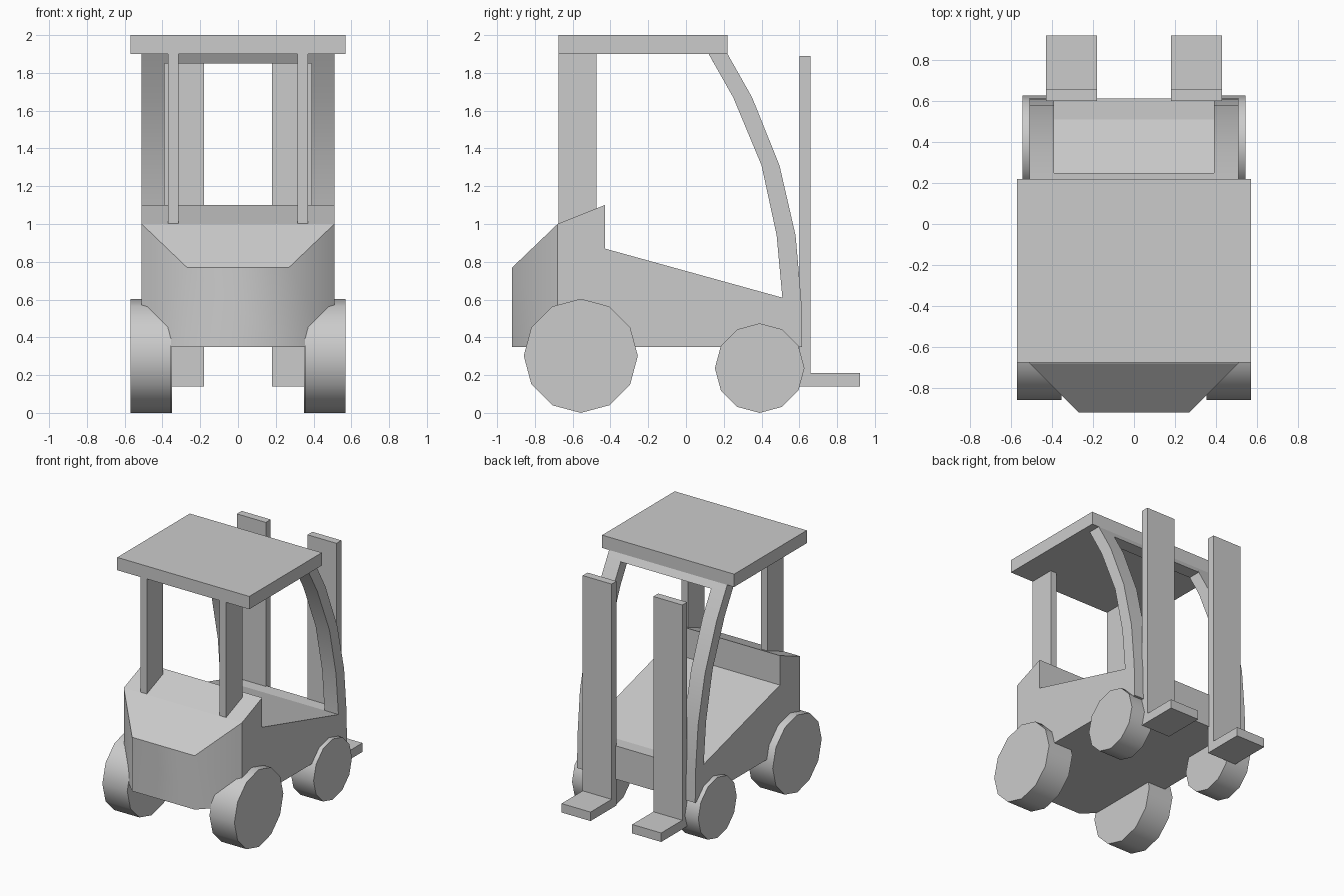
import bpy, bmesh
from math import radians, sin, cos, pi

if "Cube" in bpy.data.objects:
    bpy.data.objects.remove(bpy.data.objects["Cube"])


def finish(name, bm, smooth=None):
    bmesh.ops.recalc_face_normals(bm, faces=bm.faces[:])
    me = bpy.data.meshes.new(name)
    bm.to_mesh(me)
    bm.free()
    if smooth:
        me.shade_smooth()
        me.set_sharp_from_angle(angle=radians(smooth))
    ob = bpy.data.objects.new(name, me)
    bpy.context.collection.objects.link(ob)
    return ob


def extrude_x(profile, x0, x1):
    """Side profile of (y, z) points extruded from x0 to x1."""
    bm = bmesh.new()
    face = bm.faces.new([bm.verts.new((x0, y, z)) for y, z in profile])
    ext = bmesh.ops.extrude_face_region(bm, geom=[face])["geom"]
    for v in ext:
        if isinstance(v, bmesh.types.BMVert):
            v.co.x = x1
    return bm


def rect(y0, y1, z0, z1):
    return [(y0, z0), (y1, z0), (y1, z1), (y0, z1)]


def pair(name, profile, x0, x1, smooth=None):
    for side, s in (("right", 1), ("left", -1)):
        finish(f"{side}_{name}", extrude_x(profile, s * x0, s * x1), smooth)


# Body: wedge profile with both front corners cut at 45 degrees
bm = extrude_x([(-0.92, 0.35), (0.51, 0.35), (0.51, 0.61), (-0.43, 0.87),
                (-0.43, 1.10), (-0.68, 1.0), (-0.92, 0.77)], -0.51, 0.51)
bmesh.ops.recalc_face_normals(bm, faces=bm.faces[:])
for s in (1, -1):
    bmesh.ops.bisect_plane(bm, geom=bm.verts[:] + bm.edges[:] + bm.faces[:], dist=1e-4,
                           plane_co=(s * 0.51, -0.68, 0), plane_no=(s, -1, 0),
                           clear_outer=True)
    bmesh.ops.holes_fill(bm, edges=[e for e in bm.edges if e.is_boundary], sides=0)
bm.normal_update()
for f in bm.faces:
    f.smooth = f.normal.y < -0.5 and abs(f.normal.z) < 0.1
finish("body", bm)

# Curved mast-side frame: two bowed pillars, header and sill
outer = [(0.615, 0.35), (0.61, 0.60), (0.58, 0.94), (0.495, 1.31), (0.35, 1.67), (0.22, 1.90)]
inner = [(0.12, 1.90), (0.25, 1.67), (0.40, 1.31), (0.48, 0.94), (0.51, 0.61), (0.51, 0.35)]
pair("curved_pillar", outer + inner, 0.39, 0.51, 30)
finish("frame_header", extrude_x([(0.148, 1.85), (0.248, 1.85), (0.22, 1.9), (0.12, 1.9)], -0.39, 0.39))
finish("frame_sill", extrude_x(rect(0.51, 0.612, 0.35, 0.61), -0.39, 0.39))

# Roof and straight posts
finish("roof", extrude_x(rect(-0.675, 0.22, 1.90, 2.0), -0.57, 0.57))
pair("roof_post", [(-0.675, 1.0), (-0.475, 1.08), (-0.475, 1.90), (-0.675, 1.90)], 0.315, 0.37)

# L-shaped lifting forks
pair("fork", [(0.60, 0.14), (0.92, 0.14), (0.92, 0.21), (0.66, 0.21),
              (0.66, 1.89), (0.60, 1.89)], 0.18, 0.43)

# Twelve-sided wheels
for name, y, r, x0, x1 in (("large_wheel", -0.557, 0.302, 0.355, 0.57),
                           ("small_wheel", 0.39, 0.237, 0.35, 0.545)):
    ring = [(y + r * cos(i * pi / 6), r + r * sin(i * pi / 6)) for i in range(12)]
    pair(name, ring, x0, x1, 40)
